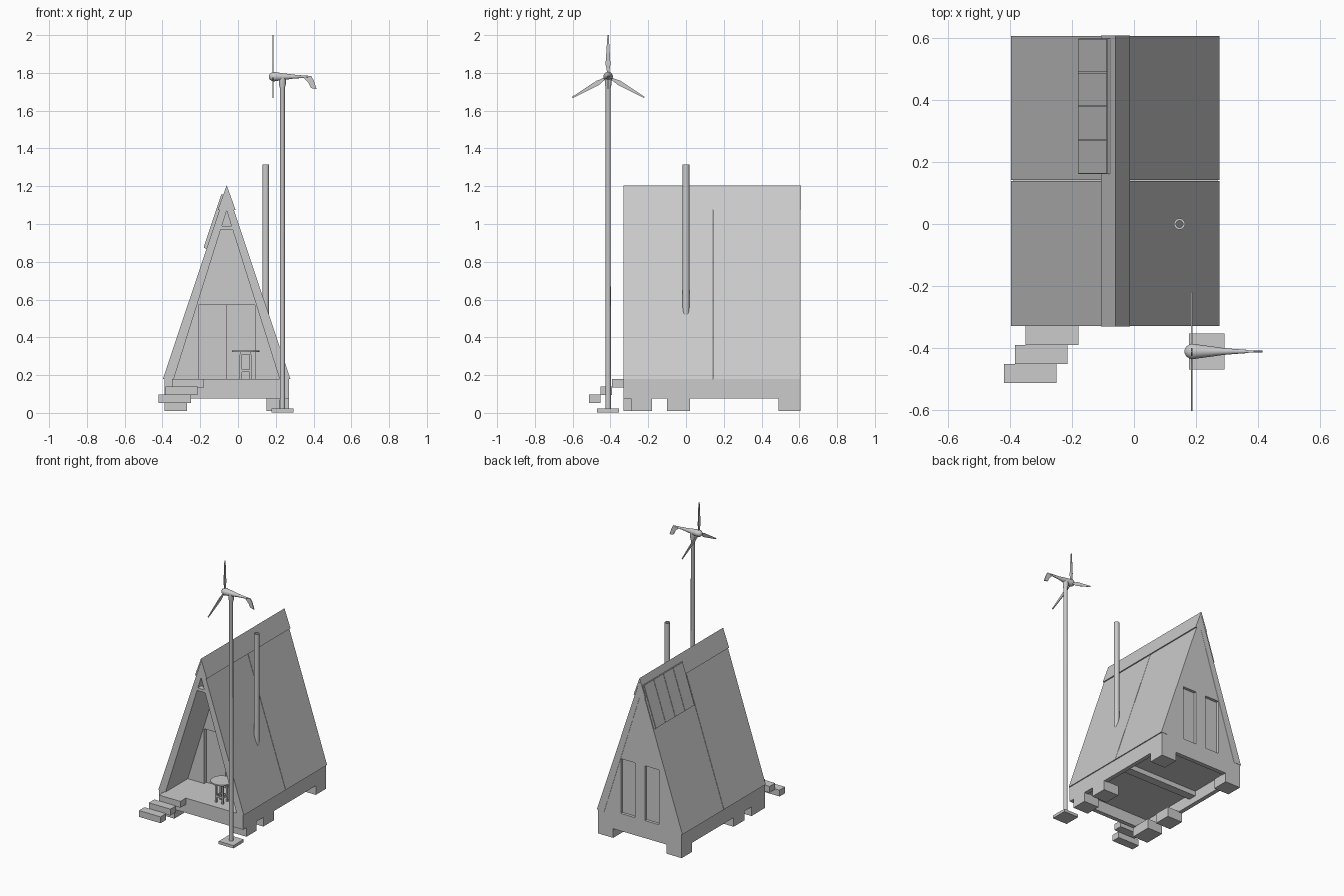
import bpy, bmesh, math
from mathutils import Vector, Matrix

if "Cube" in bpy.data.objects:
    bpy.data.objects.remove(bpy.data.objects["Cube"])

grey = bpy.data.materials.new("plain grey")
grey.diffuse_color = (0.6, 0.6, 0.6, 1)
grey.use_nodes = True
grey.node_tree.nodes["Principled BSDF"].inputs["Base Color"].default_value = grey.diffuse_color
CX = -0.06                       # centre line of the house


def finish(name, bm, smooth=False):
    bmesh.ops.recalc_face_normals(bm, faces=bm.faces)
    me = bpy.data.meshes.new(name)
    bm.to_mesh(me)
    bm.free()
    me.materials.append(grey)
    if smooth:
        for p in me.polygons:
            p.use_smooth = True
        me.set_sharp_from_angle(angle=math.radians(35))
    ob = bpy.data.objects.new(name, me)
    bpy.context.collection.objects.link(ob)
    return ob


def prism(name, pts, y0, y1):
    """Extrude an (x, z) outline along y."""
    bm = bmesh.new()
    a = [bm.verts.new((x, y0, z)) for x, z in pts]
    b = [bm.verts.new((x, y1, z)) for x, z in pts]
    bm.faces.new(a)
    bm.faces.new(b[::-1])
    for i in range(len(pts)):
        j = (i + 1) % len(pts)
        bm.faces.new((a[i], a[j], b[j], b[i]))
    return finish(name, bm)


def box(name, x0, x1, y0, y1, z0, z1):
    return prism(name, [(x0, z0), (x1, z0), (x1, z1), (x0, z1)], y0, y1)


def lathe(name, profile, loc, axis='Z', n=20, closed=False):
    """Revolve (radius, height) points about an axis; caps open ends."""
    bm = bmesh.new()
    rings = []
    for r, h in profile:
        ring = []
        for k in range(n):
            t = 2 * math.pi * k / n
            c, s = r * math.cos(t), r * math.sin(t)
            v = Vector((c, s, h)) if axis == 'Z' else Vector((h, c, s))
            ring.append(bm.verts.new(v + Vector(loc)))
        rings.append(ring)
    pairs = list(zip(rings, rings[1:])) + ([(rings[-1], rings[0])] if closed else [])
    for p, q in pairs:
        for k in range(n):
            m = (k + 1) % n
            bm.faces.new((p[k], p[m], q[m], q[k]))
    if not closed:
        bm.faces.new(rings[0])
        bm.faces.new(rings[-1])
    return finish(name, bm, True)


# Base: skirt boards, floor, cross beam and six feet
box("floor", -0.39, 0.27, -0.33, 0.605, 0.155, 0.18)
for nm, x0 in (("left", -0.39), ("right", 0.24)):
    box(nm + "_skirt", x0, x0 + 0.03, -0.33, 0.605, 0.075, 0.18)
for nm, y0 in (("front", -0.33), ("back", 0.575)):
    box(nm + "_skirt", -0.39, 0.27, y0, y0 + 0.03, 0.075, 0.18)
box("cross_beam", -0.37, 0.25, 0.13, 0.19, 0.12, 0.16)
for side, x0 in (("left", -0.39), ("right", 0.15)):
    front = -0.33 if side == "left" else -0.29
    for nm, y0, y1 in (("front", front, -0.18), ("middle", -0.10, 0.02), ("back", 0.49, 0.605)):
        box(f"{side}_{nm}_foot", x0, x0 + 0.12, y0, y1, 0.01, 0.08)

# Steps
for i in range(3):
    x, y, z = -0.35 - 0.035 * i, -0.33 - 0.0615 * i, 0.18 - 0.041 * i
    box(f"step_{i + 1}", x, x + 0.17, y - 0.0615, y, z - 0.045, z)

# Roof: two panels on each side with a thin seam between
for side, s in (("left", -1), ("right", 1)):
    for nm, y0, y1 in (("front", -0.33, 0.139), ("back", 0.142, 0.607)):
        prism(f"{side}_{nm}_roof", [(CX + s * 0.337, 0.18), (CX, 1.19), (CX, 1.07),
                                    (CX + s * 0.28, 0.18)], y0, y1)
# Ridge cap
prism("ridge_cap", [(CX - 0.047, 1.075), (CX, 1.205), (CX + 0.047, 1.075),
                    (CX + 0.036, 1.075), (CX, 1.18), (CX - 0.036, 1.075)], -0.332, 0.609)
# Collar tie under the front ridge
prism("collar_tie", [(CX - 0.032, 0.97), (CX + 0.032, 0.97), (CX + 0.025, 0.99),
                     (CX - 0.025, 0.99)], -0.33, -0.29)

# Front wall with door opening and two sliding doors
DX0, DX1 = -0.21, 0.09
prism("front_wall", [(CX - 0.285, 0.18), (DX0, 0.18), (DX0, 0.57), (DX1, 0.57), (DX1, 0.18),
                     (CX + 0.285, 0.18), (CX, 1.085)], -0.08, -0.02)
box("left_door", DX0, CX, -0.055, -0.03, 0.18, 0.57)
box("right_door", CX, DX1, -0.03, -0.01, 0.18, 0.57)

# Back wall with two recessed windows
W = ((-0.21, -0.10), (-0.02, 0.09))
(a, b), (c, d) = W
prism("back_wall", [(CX - 0.285, 0.18), (a, 0.18), (a, 0.59), (b, 0.59), (b, 0.18), (c, 0.18),
                    (c, 0.59), (d, 0.59), (d, 0.18), (CX + 0.285, 0.18), (CX, 1.085)], 0.57, 0.605)
for i, (x0, x1) in enumerate(W):
    box(f"back_sill_{i + 1}", x0, x1, 0.57, 0.605, 0.18, 0.20)
    box(f"back_window_{i + 1}", x0, x1, 0.56, 0.585, 0.18, 0.60)

# Solar panel on the left roof: frame and four cells following the slope
def sloped(name, u0, u1, t0, t1, y0, y1):
    base, along, out = Vector((-0.170, 0.87)), Vector((0.316, 0.949)), Vector((-0.949, 0.316))
    pts = [base + along * u + out * t for u, t in ((u0, t0), (u1, t0), (u1, t1), (u0, t1))]
    prism(name, [tuple(p) for p in pts], y0, y1)

sloped("solar_frame", 0, 0.30, -0.004, 0.010, 0.162, 0.60)
for i in range(4):
    y = 0.164 + 0.109 * i
    sloped(f"solar_cell_{i + 1}", 0.003, 0.297, 0.009, 0.013, y, y + 0.106)

# Stove pipe, open at the top
lathe("stove_pipe", [(0.018, 0.45), (0.018, 1.315), (0.011, 1.315), (0.011, 0.45)],
      (0.147, 0, 0), closed=True)

# Porch table
TX, TY = 0.04, -0.24
lathe("table_top", [(0.073, 0.322), (0.073, 0.331)], (TX, TY, 0), n=28)
box("table_apron", TX - 0.03, TX + 0.03, TY - 0.03, TY + 0.03, 0.308, 0.323)
for i, (sx, sy) in enumerate(((-1, -1), (1, -1), (1, 1), (-1, 1))):
    x, y = TX + sx * 0.026, TY + sy * 0.026
    box(f"table_leg_{i + 1}", x - 0.006, x + 0.006, y - 0.006, y + 0.006, 0.18, 0.31)
for s in (-1, 1):
    nm = "front" if s < 0 else "back"
    box(f"table_{nm}_brace", TX - 0.026, TX + 0.026, TY + s * 0.026 - 0.004,
        TY + s * 0.026 + 0.004, 0.217, 0.23)
    box(f"table_{'left' if s < 0 else 'right'}_brace", TX + s * 0.026 - 0.004,
        TX + s * 0.026 + 0.004, TY - 0.026, TY + 0.026, 0.217, 0.23)

# Wind turbine: foot plate, mast, body
PX, PY, HZ = 0.235, -0.412, 1.78
box("mast_plate", 0.177, 0.293, PY - 0.058, PY + 0.058, 0.002, 0.022)
lathe("mast", [(0.014, 0.02), (0.013, 1.72), (0.018, 1.74), (0.018, 1.775)], (PX, PY, 0))
lathe("turbine_body", [(0.004, 0.163), (0.015, 0.168), (0.023, 0.18), (0.025, 0.192),
                       (0.022, 0.21), (0.018, 0.24), (0.011, 0.29), (0.007, 0.34),
                       (0.005, 0.37)], (0, PY, HZ), axis='X')
prism("tail_fin", [(0.335, 1.783), (0.388, 1.783), (0.402, 1.757), (0.416, 1.714),
                   (0.386, 1.72), (0.372, 1.748), (0.352, 1.77)], PY - 0.003, PY + 0.003)

# Three tapered blades around the hub
outline = [(-0.006, 0.01), (-0.008, 0.04), (-0.014, 0.065), (-0.004, 0.22),
           (0.003, 0.22), (0.012, 0.065), (0.008, 0.04), (0.006, 0.01)]
for i in range(3):
    blade = prism(f"blade_{i + 1}", outline, -0.0025, 0.0025)
    turn = Matrix.Rotation(math.radians(120 * i), 4, 'X') @ Matrix.Rotation(math.radians(90), 4, 'Z')
    blade.data.transform(Matrix.Translation((0.186, PY, HZ)) @ turn)
